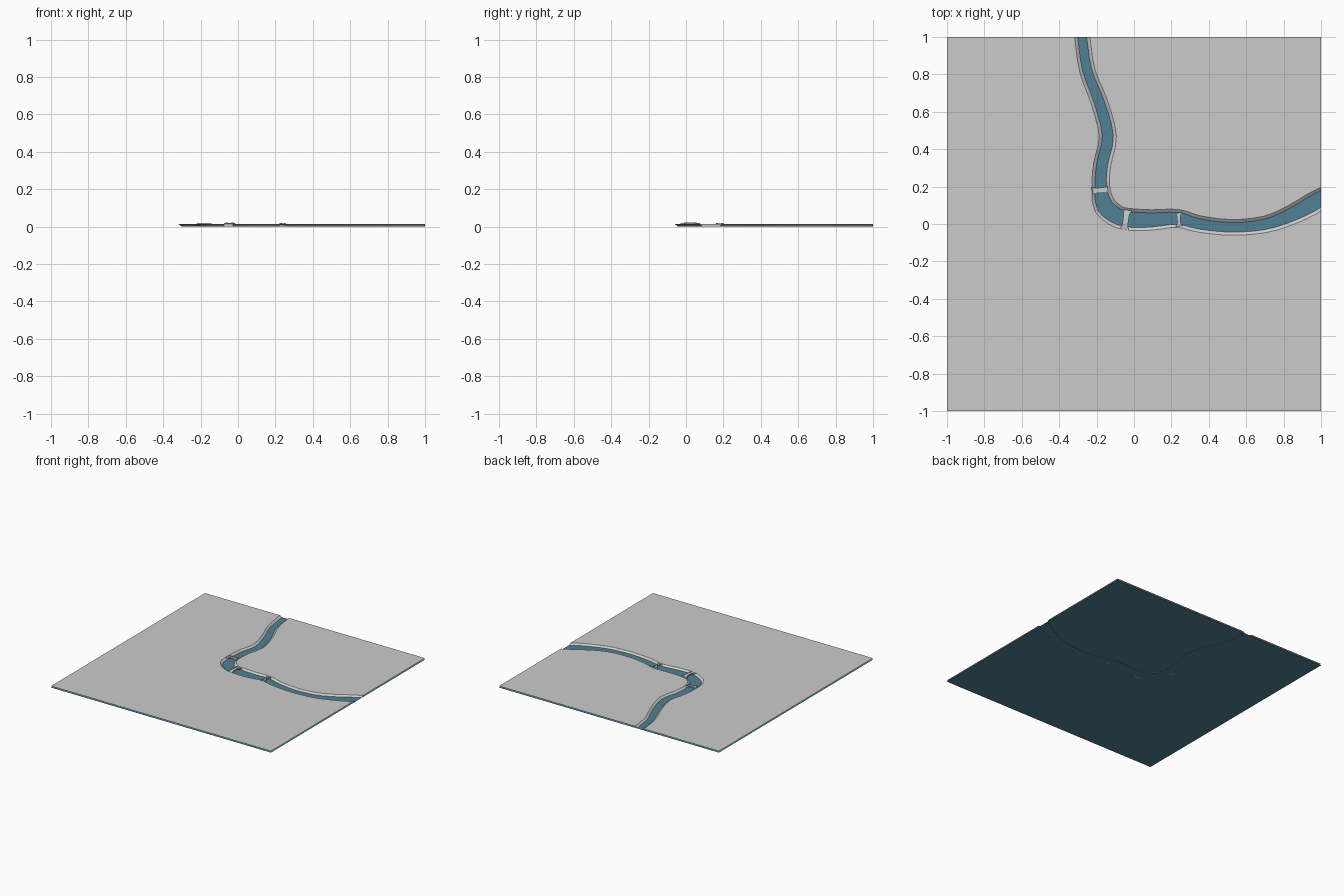
import bpy, bmesh, math
from mathutils import Vector

if "Cube" in bpy.data.objects:
    bpy.data.objects.remove(bpy.data.objects["Cube"])

GROUND, WATER = 0.013, 0.001


def finish(bm, name, material=None, recalc=False):
    if recalc:
        bmesh.ops.recalc_face_normals(bm, faces=bm.faces)
    mesh = bpy.data.meshes.new(name)
    bm.to_mesh(mesh)
    bm.free()
    ob = bpy.data.objects.new(name, mesh)
    bpy.context.collection.objects.link(ob)
    if material:
        mesh.materials.append(material)
    return ob


# River centre line: x, y, half width of the visible water
PATH = [(-.277, 1, .023), (-.25, .82, .023), (-.185, .65, .026), (-.14, .47, .028),
        (-.17, .32, .028), (-.178, .2, .03), (-.155, .095, .042), (-.08, .037, .04),
        (0, .023, .04), (.1, .022, .036), (.235, .03, .03), (.35, 0, .026),
        (.52, -.018, .024), (.7, -.002, .026), (.85, .053, .034), (1, .135, .043)]


def smooth(points, steps=3):
    p = [Vector(v) for v in points]
    p = [2 * p[0] - p[1]] + p + [2 * p[-1] - p[-2]]
    out = []
    for a, b, c, d in zip(p, p[1:], p[2:], p[3:]):
        for k in range(steps):
            t = k / steps
            out.append(.5 * (2 * b + (c - a) * t + (2 * a - 5 * b + 4 * c - d) * t * t
                             + (3 * b - a - 3 * c + d) * t ** 3))
    return out + [p[-2]]


river = smooth(PATH)


def bank_line(side, extra, z):
    line = []
    for i, p in enumerate(river):
        a, b = river[max(i - 1, 0)], river[min(i + 1, len(river) - 1)]
        n = Vector((a.y - b.y, b.x - a.x, 0)).normalized()
        if i == 0:
            n = Vector((1, 0, 0))
        if i == len(river) - 1:
            n = Vector((0, 1, 0))
        q = Vector((p.x, p.y, 0)) + n * side * (p.z + extra)
        line.append((q.x, q.y, z))
    return line


# Ground: two flat sheets with banks sloping down into the river
ground = bmesh.new()
for side, corners in ((1, [(1, 1)]), (-1, [(1, -1), (-1, -1), (-1, 1)])):
    top = [ground.verts.new(v) for v in bank_line(side, .018, GROUND)]
    low = [ground.verts.new(v) for v in bank_line(side, 0, 0)]
    ground.faces.new(top + [ground.verts.new((x, y, GROUND)) for x, y in corners])
    for i in range(len(top) - 1):
        ground.faces.new((top[i], top[i + 1], low[i + 1], low[i]))
for f in ground.faces:
    f.normal_update()
    if f.normal.z < 0:
        f.normal_flip()
bmesh.ops.triangulate(ground, faces=[f for f in ground.faces if len(f.verts) > 4])

# The middle of the ground is its own rectangular patch
X0, X1, Y0, Y1 = -.2, .28, -.16, .2
for co, no in (((X0, 0, 0), (1, 0, 0)), ((X1, 0, 0), (1, 0, 0)),
               ((0, Y0, 0), (0, 1, 0)), ((0, Y1, 0), (0, 1, 0))):
    bmesh.ops.bisect_plane(ground, geom=ground.verts[:] + ground.edges[:] + ground.faces[:],
                           plane_co=co, plane_no=no, dist=1e-6)


def inside(f):
    c = f.calc_center_median()
    return X0 < c.x < X1 and Y0 < c.y < Y1


patch = ground.copy()
bmesh.ops.delete(patch, geom=[f for f in patch.faces if not inside(f)], context='FACES')
bmesh.ops.delete(ground, geom=[f for f in ground.faces if inside(f)], context='FACES')
finish(ground, "outer_ground")
finish(patch, "middle_ground")

# Water: one sheet under everything
blue = bpy.data.materials.new("water_blue")
blue.diffuse_color = (.08, .22, .30, 1)
blue.use_nodes = True
blue.node_tree.nodes["Principled BSDF"].inputs["Base Color"].default_value = blue.diffuse_color
bm = bmesh.new()
bmesh.ops.create_grid(bm, x_segments=1, y_segments=1, size=1)
bmesh.ops.translate(bm, verts=bm.verts, vec=(0, 0, WATER))
finish(bm, "water", blue)


def swept(bm, sections):
    # closed bar through four-cornered sections
    rings = [[bm.verts.new(c) for c in s] for s in sections]
    for a, b in zip(rings, rings[1:]):
        for i in range(4):
            bm.faces.new((a[i], a[(i + 1) % 4], b[(i + 1) % 4], b[i]))
    bm.faces.new(rings[0])
    bm.faces.new(rings[-1][::-1])


def bridge(name, x, y, angle, length, width, flare, rise):
    bm = bmesh.new()
    deck, walls = [], ([], [])
    n = 8
    for i in range(n + 1):
        t = 2 * i / n - 1
        u = t * length / 2
        w = width / 2 + flare * max(0, abs(t) - .4) ** 2 / .36
        z = GROUND + .001 + rise * (1 - t * t)
        under = max(0, z - .004 - .012 * t * t)
        deck.append([(u, -w, under), (u, w, under), (u, w, z), (u, -w, z)])
        for s, wall in zip((-1, 1), walls):
            a, b = s * w, s * (w - .003)
            wall.append([(u, a, z - .001), (u, b, z - .001), (u, b, z + .003), (u, a, z + .003)])
    for part in (deck, *walls):
        swept(bm, part)
    ob = finish(bm, name, recalc=True)
    ob.location = (x, y, 0)
    ob.rotation_euler.z = math.radians(angle)


# Three small arched bridges
bridge("west_bridge", -.18, .18, 4, .08, .028, .006, .003)
bridge("middle_bridge", -.044, .022, 82, .105, .03, .009, .006)
bridge("east_bridge", .24, .024, 92, .072, .018, .01, .002)
